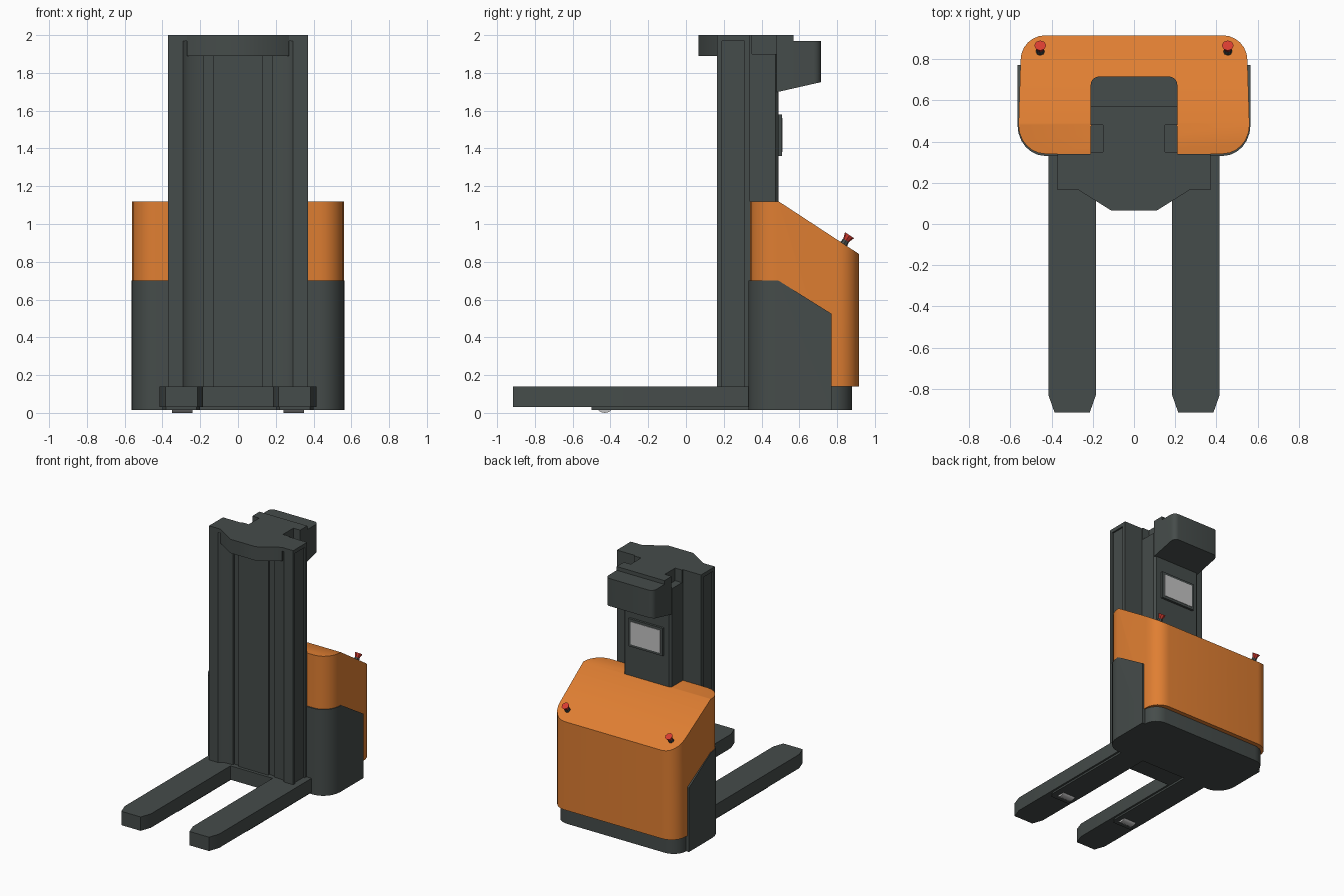
import bpy, bmesh, math
from mathutils import Vector

if "Cube" in bpy.data.objects:
    bpy.data.objects.remove(bpy.data.objects["Cube"])


def material(name, rgb):
    m = bpy.data.materials.new(name)
    m.diffuse_color = (*rgb, 1)
    m.use_nodes = True
    m.node_tree.nodes["Principled BSDF"].inputs["Base Color"].default_value = m.diffuse_color
    return m


DARK = material("dark grey", (0.060, 0.072, 0.069))
ORANGE = material("orange", (0.74, 0.21, 0.032))
RED = material("red", (0.68, 0.045, 0.03))
GREY = material("light grey", (0.55, 0.55, 0.55))


def finish(name, bm, mat):
    bmesh.ops.recalc_face_normals(bm, faces=bm.faces[:])
    me = bpy.data.meshes.new(name)
    bm.to_mesh(me)
    bm.free()
    ob = bpy.data.objects.new(name, me)
    bpy.context.collection.objects.link(ob)
    me.materials.append(mat)
    bpy.ops.object.select_all(action='DESELECT')
    bpy.context.view_layer.objects.active = ob
    ob.select_set(True)
    bpy.ops.object.shade_smooth_by_angle(angle=math.radians(38))
    return ob


def arc(cx, cy, rx, ry, a0, a1, n=6):
    """Points along a quarter ellipse, angles in degrees."""
    return [(cx + rx * math.cos(math.radians(a0 + (a1 - a0) * i / n)),
             cy + ry * math.sin(math.radians(a0 + (a1 - a0) * i / n))) for i in range(n + 1)]


def both(half):
    """Close a right-hand outline with its mirror image."""
    return half + [(-x, y) for x, y in reversed(half)]


def prism(name, pts, z0, z1, mat, cuts=()):
    """Extrude a plan outline upward, then slice it with planes (point, outward normal)."""
    bm = bmesh.new()
    f = bm.faces.new([bm.verts.new((x, y, z0)) for x, y in pts])
    g = bmesh.ops.extrude_face_region(bm, geom=[f])
    bmesh.ops.translate(bm, vec=(0, 0, z1 - z0),
                        verts=[v for v in g['geom'] if isinstance(v, bmesh.types.BMVert)])
    for co, no in cuts:
        r = bmesh.ops.bisect_plane(bm, geom=bm.verts[:] + bm.edges[:] + bm.faces[:],
                                   plane_co=co, plane_no=no, clear_outer=True)
        edges = [e for e in r['geom_cut'] if isinstance(e, bmesh.types.BMEdge)]
        bmesh.ops.holes_fill(bm, edges=edges, sides=0)
    return finish(name, bm, mat)


def box(name, x0, x1, y0, y1, z0, z1, mat):
    return prism(name, [(x0, y0), (x1, y0), (x1, y1), (x0, y1)], z0, z1, mat)


def cone(name, centre, axis, r0, r1, depth, sides, mat):
    bm = bmesh.new()
    rot = Vector(axis).to_track_quat('Z', 'Y').to_matrix().to_4x4()
    rot.translation = centre
    bmesh.ops.create_cone(bm, cap_ends=True, segments=sides, radius1=r0, radius2=r1,
                          depth=depth, matrix=rot)
    return finish(name, bm, mat)


# Orange body: rounded plan with a sloping top
front_corner = arc(0.43, 0.48, 0.13, 0.14, -90, 0)
body = [(0.0, 0.34)] + front_corner + arc(0.43, 0.795, 0.12, 0.12, 0, 90)
slope = Vector((0, 0.275, 0.42)).normalized()
prism("body_cover", both(body[1:]), 0.14, 1.12, ORANGE, [((0, 0.49, 1.12), slope)])

# Dark chassis under the body
chassis = arc(0.43, 0.47, 0.125, 0.13, -90, 0) + arc(0.43, 0.775, 0.11, 0.105, 0, 90)
prism("chassis", both(chassis), 0.015, 0.15, DARK)

for s, side in ((1, "right"), (-1, "left")):
    # Dark side panel wrapped around the front corner of the body
    panel = [(0.36, 0.40), (0.36, 0.33)] + arc(0.43, 0.48, 0.135, 0.15, -90, 0) + \
            [(0.565, 0.77), (0.50, 0.77), (0.50, 0.48)]
    prism(side + "_side_panel", [(s * x, y) for x, y in panel], 0.015, 0.70, DARK,
          [((0, 0.49, 0.70), Vector((0, 0.175, 0.28)).normalized())])

    # Fork leg with tapered tip, underside strip and load wheel
    fork = [(0.185, 0.33), (0.185, -0.83), (0.215, -0.915), (0.385, -0.915),
            (0.415, -0.83), (0.415, 0.33)]
    prism(side + "_fork", [(s * x, y) for x, y in fork], 0.03, 0.14, DARK)
    strip = [(0.20, 0.34), (0.20, -0.46), (0.22, -0.50), (0.38, -0.50), (0.40, -0.46), (0.40, 0.34)]
    prism(side + "_fork_underside", [(s * x, y) for x, y in strip], 0.015, 0.035, DARK)
    cone(side + "_load_wheel", (s * 0.295, -0.43, 0.05), (1, 0, 0), 0.05, 0.05, 0.11, 20, GREY)

    # Red push button on a dark stem, square to the sloping top
    foot = Vector((s * 0.455, 0.835, 0.894))
    cone(side + "_button_stem", foot + slope * 0.008, slope, 0.022, 0.018, 0.03, 8, DARK)
    cone(side + "_button", foot + slope * 0.038, slope, 0.016, 0.029, 0.036, 8, RED)

# Mast: grooved sides, recessed front and two narrow channels
mast = [(0.37, 0.34), (0.37, 0.31), (0.358, 0.31), (0.358, 0.19), (0.37, 0.19), (0.37, 0.165),
        (0.29, 0.165), (0.26, 0.19), (0.18, 0.195), (0.18, 0.21), (0.13, 0.21), (0.13, 0.195)]
prism("mast", both(mast), 0.03, 1.97, DARK)
box("mast_top", -0.37, 0.37, 0.165, 0.34, 1.97, 2.0, DARK)
box("mast_foot", -0.36, 0.36, 0.17, 0.34, 0.03, 0.14, DARK)
prism("mast_front_cap", both([(0.27, 0.24), (0.27, 0.165), (0.11, 0.065)]), 1.89, 2.0, DARK)

# Column behind the mast, with its narrower neck and the overhanging head
prism("column", both([(0.21, 0.30), (0.21, 0.475), (0.195, 0.49)]), 1.0, 1.9, DARK)
box("column_neck", -0.15, 0.15, 0.30, 0.49, 1.88, 2.0, DARK)
box("column_neck_collar", -0.21, 0.21, 0.335, 0.35, 1.88, 2.0, DARK)
box("head_rear_step", -0.21, 0.21, 0.48, 0.57, 1.72, 2.0, DARK)
head = [(0.21, 0.48)] + arc(0.17, 0.675, 0.04, 0.04, 0, 90, 5)
prism("head", both(head), 1.69, 1.97, DARK,
      [((0, 0.49, 1.70), Vector((0, 0.05, -0.22)).normalized())])

# Display screen on the column
box("screen_frame", -0.15, 0.15, 0.48, 0.508, 1.36, 1.58, DARK)
box("screen", -0.13, 0.13, 0.50, 0.511, 1.38, 1.56, GREY)
